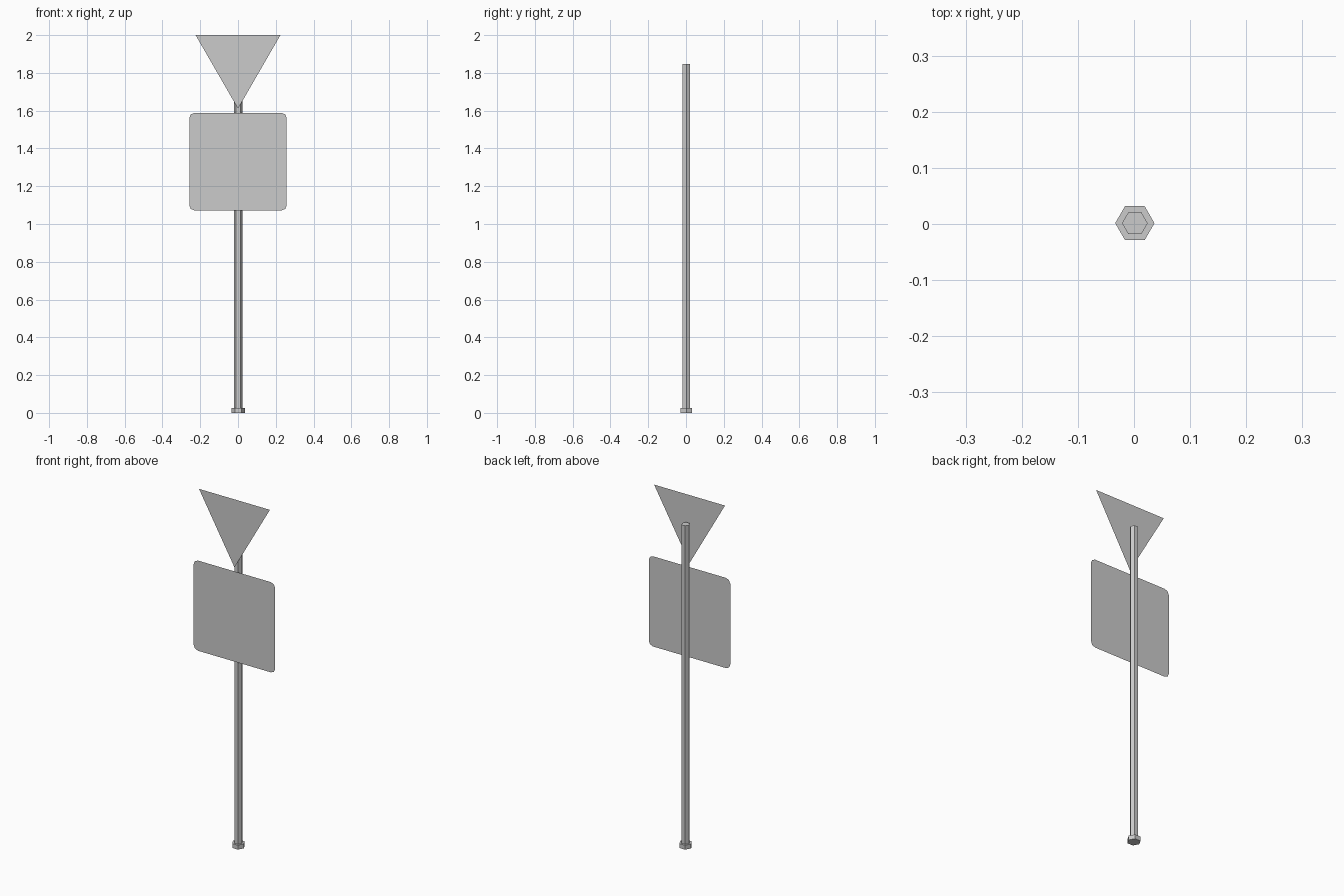
import bpy, bmesh, math

if "Cube" in bpy.data.objects:
    bpy.data.objects.remove(bpy.data.objects["Cube"])

CX = CY = 0.0015   # post axis
PLATE_Y = -0.032   # plane of both sign plates


def hex_prism(name, radius, z0, z1):
    bpy.ops.mesh.primitive_cylinder_add(vertices=6, radius=radius, depth=z1 - z0,
                                        location=(CX, CY, (z0 + z1) / 2),
                                        rotation=(0, 0, math.radians(30)))
    bpy.context.object.name = name


def plate(name, outline):
    # thin sheet facing the front
    bm = bmesh.new()
    bm.faces.new([bm.verts.new((x, PLATE_Y, z)) for x, z in outline])
    mesh = bpy.data.meshes.new(name)
    bm.to_mesh(mesh)
    bm.free()
    obj = bpy.data.objects.new(name, mesh)
    bpy.context.collection.objects.link(obj)


# hexagonal post and foot
hex_prism("post", 0.0228, 0.0, 1.847)
hex_prism("foot", 0.035, 0.0, 0.025)

# square plate with clipped, slightly rounded corners
half, zc, r = 0.258, 1.33, 0.027
corners = []
for i, (sx, sz) in enumerate([(1, 1), (-1, 1), (-1, -1), (1, -1)]):
    for k in range(3):
        a = math.radians(90 * i + 45 * k)
        corners.append((sx * (half - r) + r * math.cos(a),
                        zc + sz * (half - r) + r * math.sin(a)))
plate("square_plate", corners[::-1][::-1])

# downward-pointing triangular plate
plate("triangle_plate", [(-0.2245, 2.0), (0, 1.611), (0.2245, 2.0)])
